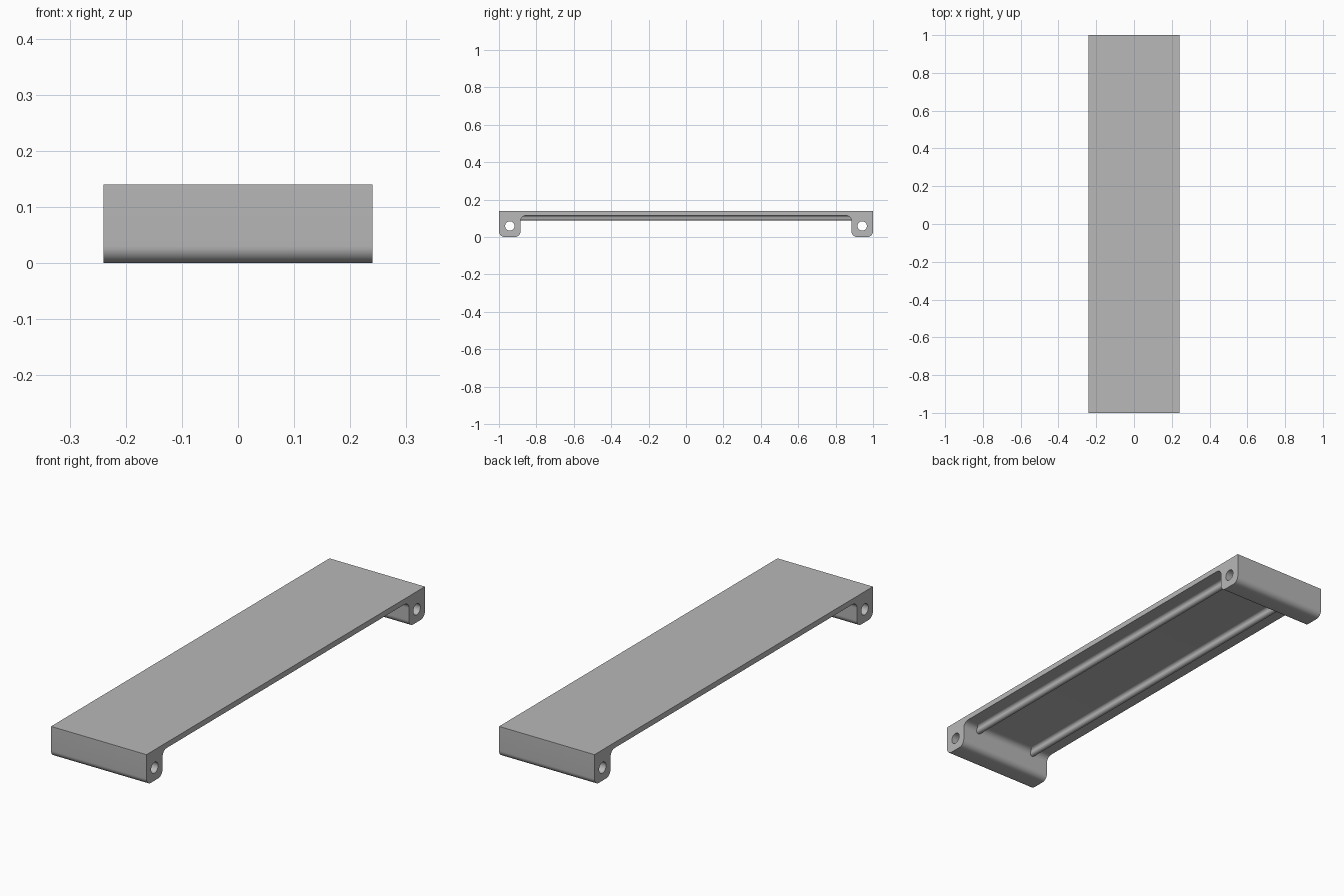
import bpy
import bmesh
from math import sin, cos, pi
from mathutils import Matrix, Vector

if "Cube" in bpy.data.objects:
    bpy.data.objects.remove(bpy.data.objects["Cube"], do_unlink=True)

WIDTH, HEIGHT = 0.48, 0.14
PLATE_BOTTOM = 0.115
LEG_INNER = 0.885
ROUND = 0.03
RIB_X, RIB_R = 0.155, 0.014
HOLE_Y, HOLE_Z, HOLE_R = 0.942, 0.059, 0.025

grey = bpy.data.materials.new("satin grey")
grey.use_nodes = True
grey.diffuse_color = (0.48, 0.48, 0.48, 1)
grey.node_tree.nodes["Principled BSDF"].inputs["Base Color"].default_value = grey.diffuse_color


def arc(cx, cy, r, start, end, steps=10):
    """Points on an arc, with angles in quarter turns."""
    angles = [(start + (end - start) * i / steps) * pi / 2 for i in range(steps + 1)]
    return [(cx + r * cos(a), cy + r * sin(a)) for a in angles]


def extrude(name, points, direction):
    """Closed outline of 3D points, extruded along a direction."""
    bm = bmesh.new()
    face = bm.faces.new([bm.verts.new(p) for p in points])
    result = bmesh.ops.extrude_face_region(bm, geom=[face])
    moved = [v for v in result["geom"] if isinstance(v, bmesh.types.BMVert)]
    bmesh.ops.translate(bm, verts=moved, vec=Vector(direction))
    bmesh.ops.recalc_face_normals(bm, faces=bm.faces)
    mesh = bpy.data.meshes.new(name)
    bm.to_mesh(mesh)
    bm.free()
    mesh.materials.append(grey)
    obj = bpy.data.objects.new(name, mesh)
    bpy.context.collection.objects.link(obj)
    return obj


def activate(obj):
    bpy.ops.object.select_all(action="DESELECT")
    obj.select_set(True)
    bpy.context.view_layer.objects.active = obj


def smooth(obj):
    activate(obj)
    bpy.ops.object.shade_smooth_by_angle(angle=pi / 6)


# Bridge-shaped body: top plate and two rounded feet in one outline
half = [(1, HEIGHT)]
half += arc(1 - ROUND, ROUND, ROUND, 0, -1)
half += arc(LEG_INNER + ROUND, ROUND, ROUND, -1, -2)
half += arc(LEG_INNER - ROUND, PLATE_BOTTOM - ROUND, ROUND, 0, 1)
outline = half + [(-y, z) for y, z in reversed(half)]
body = extrude("plate_with_feet", [(-WIDTH / 2, y, z) for y, z in outline], (WIDTH, 0, 0))

# Round holes running through both feet
for side in (-1, 1):
    ring = arc(side * HOLE_Y, HOLE_Z, HOLE_R, 0, 4, 40)[:-1]
    cutter = extrude("hole_cutter", [(-WIDTH, y, z) for y, z in ring], (WIDTH * 2, 0, 0))
    cutter.hide_render = True
    cut = body.modifiers.new("hole", "BOOLEAN")
    cut.operation = "DIFFERENCE"
    cut.solver = "EXACT"
    cut.object = cutter
    activate(body)
    bpy.ops.object.modifier_apply(modifier=cut.name)
    bpy.data.objects.remove(cutter, do_unlink=True)
smooth(body)

# Two stiffening ribs with rounded crests and flared bases
flare = arc(2 * RIB_R, -RIB_R, RIB_R, 1, 2, 8)
crest = arc(0, -RIB_R, RIB_R, 0, -1, 8)
right = [(2 * RIB_R, 0.01)] + flare + crest[1:]
profile = right + [(-x, z) for x, z in reversed(right[:-1])]
reach = LEG_INNER + 0.01
for side, label in ((1, "left"), (-1, "right")):
    points = [(side * RIB_X + x, -reach, PLATE_BOTTOM + z) for x, z in profile]
    smooth(extrude(label + "_rib", points, (0, 2 * reach, 0)))
